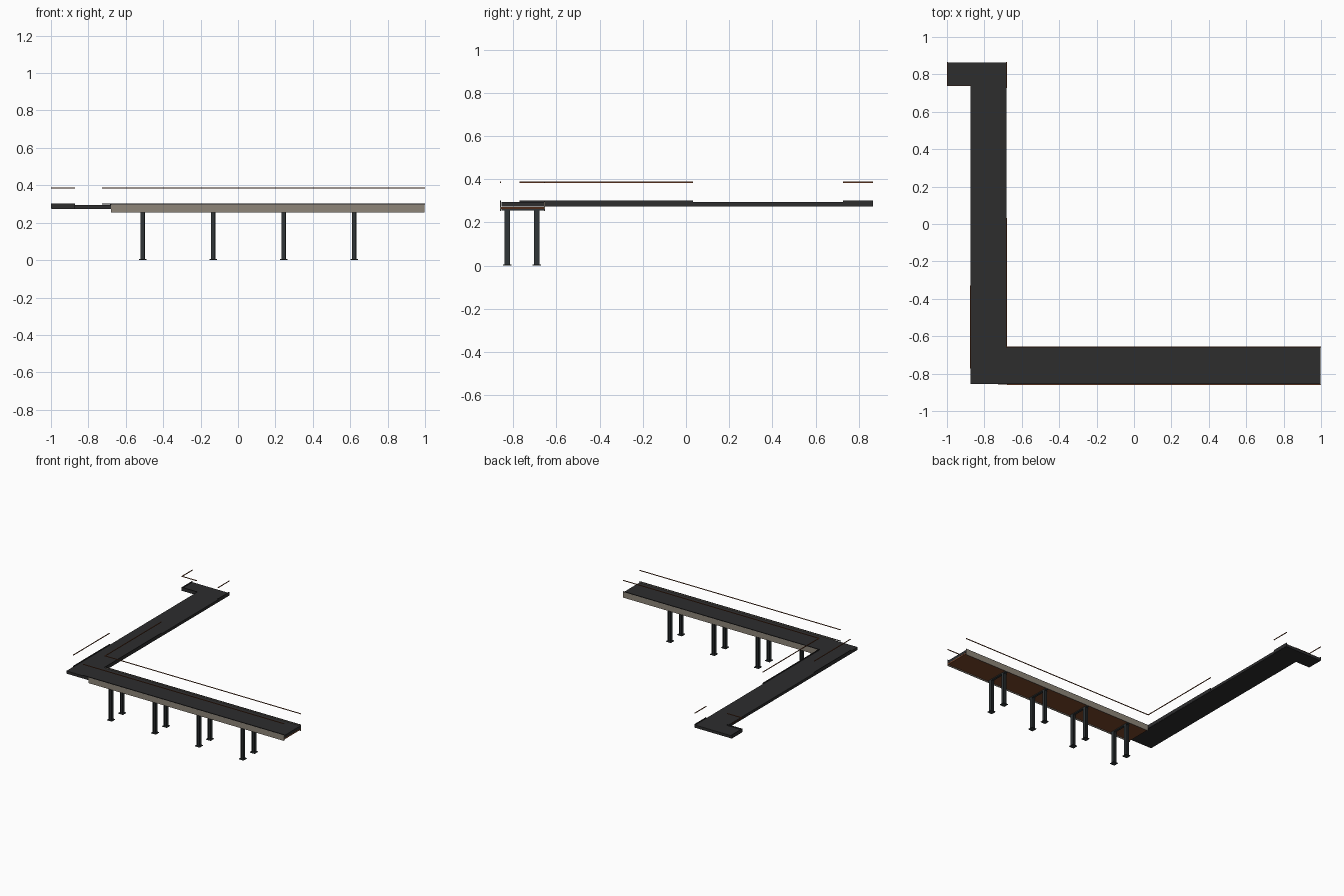
import bpy, bmesh

if "Cube" in bpy.data.objects:
    bpy.data.objects.remove(bpy.data.objects["Cube"])


def material(name, rgb):
    m = bpy.data.materials.new(name)
    m.diffuse_color = (*rgb, 1)
    m.use_nodes = True
    m.node_tree.nodes["Principled BSDF"].inputs["Base Color"].default_value = m.diffuse_color
    return m


DARK = material("dark_deck", (0.026, 0.026, 0.027))
STEEL = material("steel_charcoal", (0.030, 0.036, 0.038))
GREY = material("warm_grey", (0.27, 0.235, 0.19))
BROWN = material("rust_brown", (0.20, 0.065, 0.025))


def finish(name, bm, mat):
    bmesh.ops.recalc_face_normals(bm, faces=bm.faces)
    mesh = bpy.data.meshes.new(name)
    bm.to_mesh(mesh)
    bm.free()
    mesh.materials.append(mat)
    ob = bpy.data.objects.new(name, mesh)
    bpy.context.collection.objects.link(ob)
    return ob


def prism(name, pts, z0, z1, mat):
    """Extrude a plan outline from z0 to z1."""
    bm = bmesh.new()
    face = bm.faces.new([bm.verts.new((x, y, z0)) for x, y in pts])
    ext = bmesh.ops.extrude_face_region(bm, geom=[face])
    for v in ext["geom"]:
        if isinstance(v, bmesh.types.BMVert):
            v.co.z = z1
    return finish(name, bm, mat)


def box(name, x0, x1, y0, y1, z0, z1, mat):
    return prism(name, [(x0, y0), (x1, y0), (x1, y1), (x0, y1)], z0, z1, mat)


# walkway slab with its two corners
prism("walkway_deck", [(-0.875, -0.855), (0.998, -0.855), (0.998, -0.659),
                       (-0.682, -0.659), (-0.682, 0.864), (-0.998, 0.864),
                       (-0.998, 0.741), (-0.875, 0.741)], 0.273, 0.294, DARK)

# soffit below the raised run
box("soffit", -0.68, 0.998, -0.857, -0.657, 0.263, 0.2725, BROWN)

# grey fascia panels on both sides of the raised run
for side, y in (("front", -0.8595), ("back", -0.6565)):
    box(side + "_fascia", -0.68, 0.998, y - 0.0025, y + 0.0025, 0.254, 0.298, GREY)

# guard runs: x0, x1, y0, y1 of each centre line
runs = [(-0.725, 0.998, -0.8595, -0.8595), (-0.682, 0.998, -0.6565, -0.6565),
        (-0.873, -0.873, -0.77, -0.33), (-0.682, -0.682, -0.655, 0.03),
        (-0.682, -0.682, 0.73, 0.864), (-0.998, -0.875, 0.739, 0.739),
        (-0.998, -0.998, 0.739, 0.864)]
for i, (x0, x1, y0, y1) in enumerate(runs):
    # base shoe on the deck edge
    t = 0.002
    low = 0.296 if i < 2 else 0.275
    box(f"guard_shoe_{i}", x0 - t, x1 + t, y0 - t, y1 + t, low, 0.302, DARK)
    # floating handrail
    t = 0.0025
    box(f"handrail_{i}", x0 - t, x1 + t, y0 - t, y1 + t, 0.384, 0.389, BROWN)

# column pairs with foot plates and cross beams
H = [(-1, -1), (-0.7, -1), (-0.7, -0.15), (0.7, -0.15), (0.7, -1), (1, -1),
     (1, 1), (0.7, 1), (0.7, 0.15), (-0.7, 0.15), (-0.7, 1), (-1, 1)]
for x in (-0.51, -0.133, 0.244, 0.621):
    box("cross_beam", x - 0.009, x + 0.009, -0.855, -0.659, 0.256, 0.263, STEEL)
    for y in (-0.828, -0.692):
        prism("column", [(x + 0.012 * a, y + 0.0125 * b) for a, b in H],
              0.005, 0.258, STEEL)
        box("foot_plate", x - 0.02, x + 0.02, y - 0.02, y + 0.02, 0, 0.005, STEEL)
